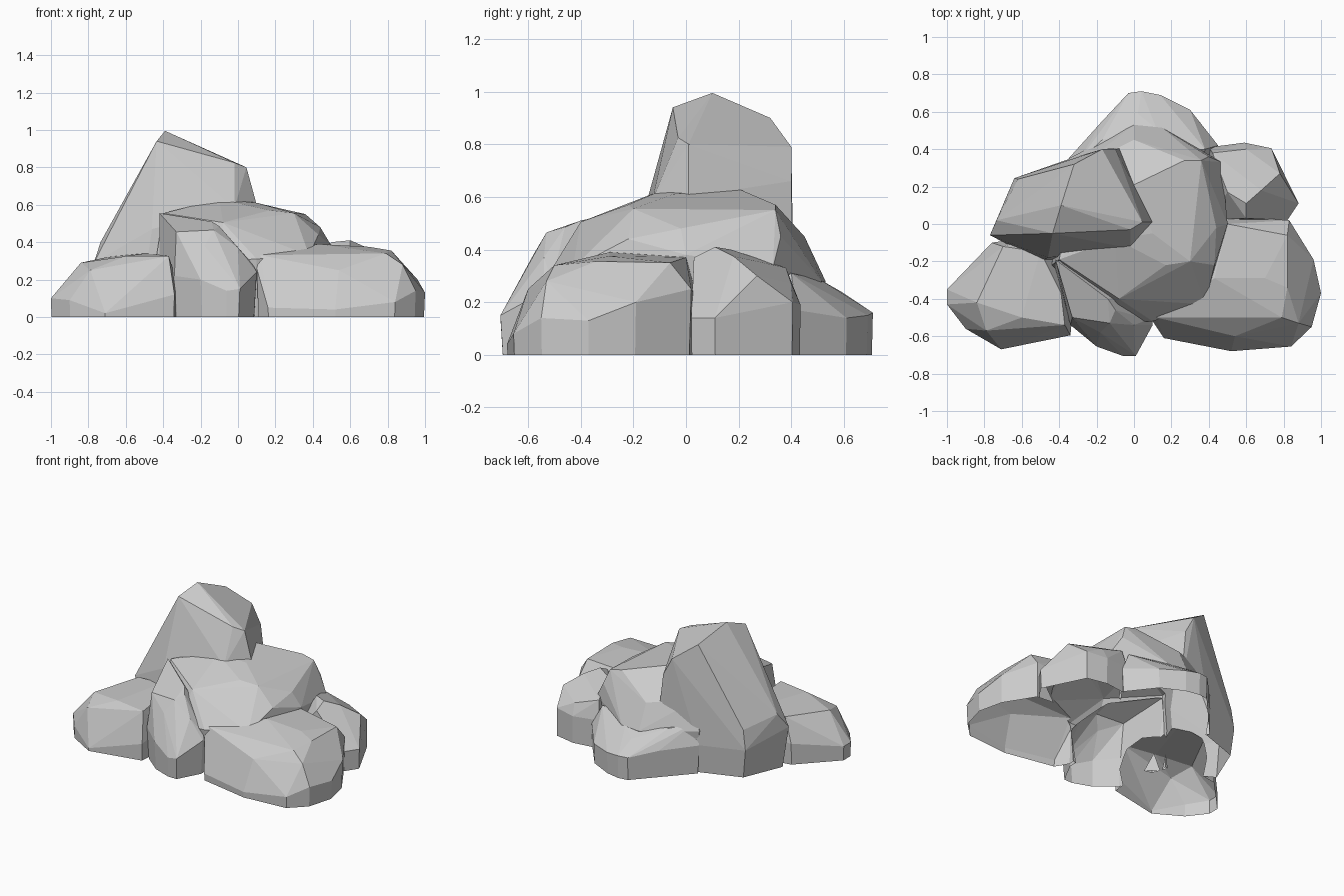
import bpy, bmesh
from mathutils import Vector
from math import radians

rocks = []


def rock(name, crown, waist, foot=0.95):
    """Faceted boulder: hull of crown points, a waist ring and an inset foot ring, rooted below ground."""
    mid = sum((Vector(p) for p in waist), Vector()) / len(waist)
    root = -0.1 - 0.013 * len(rocks)
    feet = [(mid.x + (x - mid.x) * foot, mid.y + (y - mid.y) * foot, h)
            for x, y, z in waist for h in (0, root)]
    bm = bmesh.new()
    for p in crown + waist + feet:
        bm.verts.new(p)
    hull = bmesh.ops.convex_hull(bm, input=bm.verts)
    loose = {g for g in hull["geom_interior"] + hull["geom_unused"] if isinstance(g, bmesh.types.BMVert)}
    bmesh.ops.delete(bm, geom=list(loose), context="VERTS")
    bmesh.ops.recalc_face_normals(bm, faces=bm.faces)
    me = bpy.data.meshes.new(name)
    bm.to_mesh(me)
    bm.free()
    ob = bpy.data.objects.new(name, me)
    bpy.context.collection.objects.link(ob)
    rocks.append(ob)


# broad central mass
rock("core_rock",
     [(-.10, -.08, .63), (-.02, .2, .63), (.1, -.05, .61), (.27, .34, .57), (.30, -.2, .555),
      (.36, .34, .55), (.44, -.02, .48), (.43, -.22, .44), (-.08, -.40, .505), (.17, -.22, .57),
      (-.40, -.19, .555), (.0, .45, .45), (.40, .36, .45), (-.3, .3, .5)],
     [(.5, .0, .38), (.47, .33, .33), (.15, .515, .28), (.0, .53, .28), (-.35, .35, .3),
      (-.44, -.22, .3), (-.1, -.52, .3), (.1, -.52, .31), (.38, -.43, .33)], .9)

# tall leaning peak, back left
rock("peak_rock",
     [(-.39, .10, .995), (-.435, -.05, .94), (-.32, .32, .90), (-.17, .40, .79), (-.10, .40, .66),
      (.045, .01, .80), (-.02, -.03, .825), (.10, .01, .60), (-.51, .0, .75), (-.46, -.18, .47),
      (-.735, .02, .40), (-.62, .24, .34), (-.02, -.13, .58)],
     [(-.77, -.06, .29), (-.64, .245, .2), (-.34, .35, .2), (-.05, .41, .2), (.1, .0, .2), (-.5, -.2, .2)], .87)

# small front boulder
rock("front_rock",
     [(-.42, -.19, .555), (-.14, -.40, .51), (-.10, -.46, .485), (-.13, -.53, .465), (-.33, -.50, .455),
      (-.38, -.33, .51), (.0, -.54, .37), (-.18, -.58, .38), (.08, -.51, .28)],
     [(.10, -.54, .24), (.01, -.705, .15), (-.06, -.705, .14), (-.20, -.655, .2),
      (-.34, -.54, .22), (-.42, -.25, .2), (.1, -.35, .2)], .9)

# front left boulder
rock("left_rock",
     [(-.84, -.42, .29), (-.60, -.50, .325), (-.39, -.37, .33), (-.37, -.54, .325),
      (-.70, -.12, .32), (-.79, -.57, .25), (-.5, -.15, .34)],
     [(-1.0, -.35, .10), (-1.0, -.43, .10), (-.90, -.56, .09), (-.71, -.67, .02),
      (-.34, -.595, .12), (-.32, -.4, .17), (-.45, -.05, .17), (-.76, -.10, .15)], .98)

# long front right boulder
rock("right_rock",
     [(.12, -.50, .33), (.43, -.50, .345), (.43, -.29, .39), (.70, -.29, .375), (.79, -.50, .34),
      (.82, -.34, .355), (.82, -.06, .35), (.5, .0, .37), (.88, -.53, .28), (.83, -.06, .32), (.54, -.60, .25)],
     [(.10, -.52, .26), (.16, -.61, .05), (.52, -.68, .04), (.84, -.655, .08), (.95, -.55, .14),
      (1.0, -.37, .13), (.96, -.19, .2), (.83, .02, .25), (.4, .05, .2), (.12, -.3, .2)], .97)

# back right boulder
rock("back_right_rock",
     [(.60, .11, .41), (.50, .17, .40), (.68, .18, .375), (.78, .27, .30), (.60, .03, .37),
      (.42, .38, .33), (.60, .40, .27)],
     [(.88, .11, .14), (.82, .02, .14), (.4, .02, .15), (.4, .41, .2), (.59, .435, .19), (.735, .405, .2)], .98)

# low back boulder
rock("back_rock",
     [(-.17, .45, .31), (.02, .51, .285), (.12, .51, .285), (.38, .40, .31), (-.30, .33, .34),
      (.30, .52, .23), (.02, .59, .24)],
     [(-.35, .35, .2), (-.17, .55, .19), (-.03, .70, .16), (.04, .71, .16), (.14, .69, .15),
      (.30, .61, .14), (.45, .42, .17), (.35, .25, .2), (-.25, .25, .2)], .96)

# fuse all boulders into one outer skin
core, others = rocks[0], rocks[1:]
for o in others:
    m = core.modifiers.new("fuse_" + o.name, "BOOLEAN")
    m.operation, m.solver, m.object = "UNION", "EXACT", o
graph = bpy.context.evaluated_depsgraph_get()
bm = bmesh.new()
bm.from_object(core, graph)
for o in others:
    bpy.data.objects.remove(o)
core.modifiers.clear()

# slice at ground level, leaving the underside hollow
bmesh.ops.bisect_plane(bm, geom=bm.verts[:] + bm.edges[:] + bm.faces[:], dist=1e-5,
                       plane_co=(0, 0, 0), plane_no=(0, 0, 1), clear_inner=True)
bmesh.ops.dissolve_limit(bm, angle_limit=radians(4), verts=bm.verts, edges=bm.edges)
bm.to_mesh(core.data)
bm.free()
core.name = "rock_cluster"
